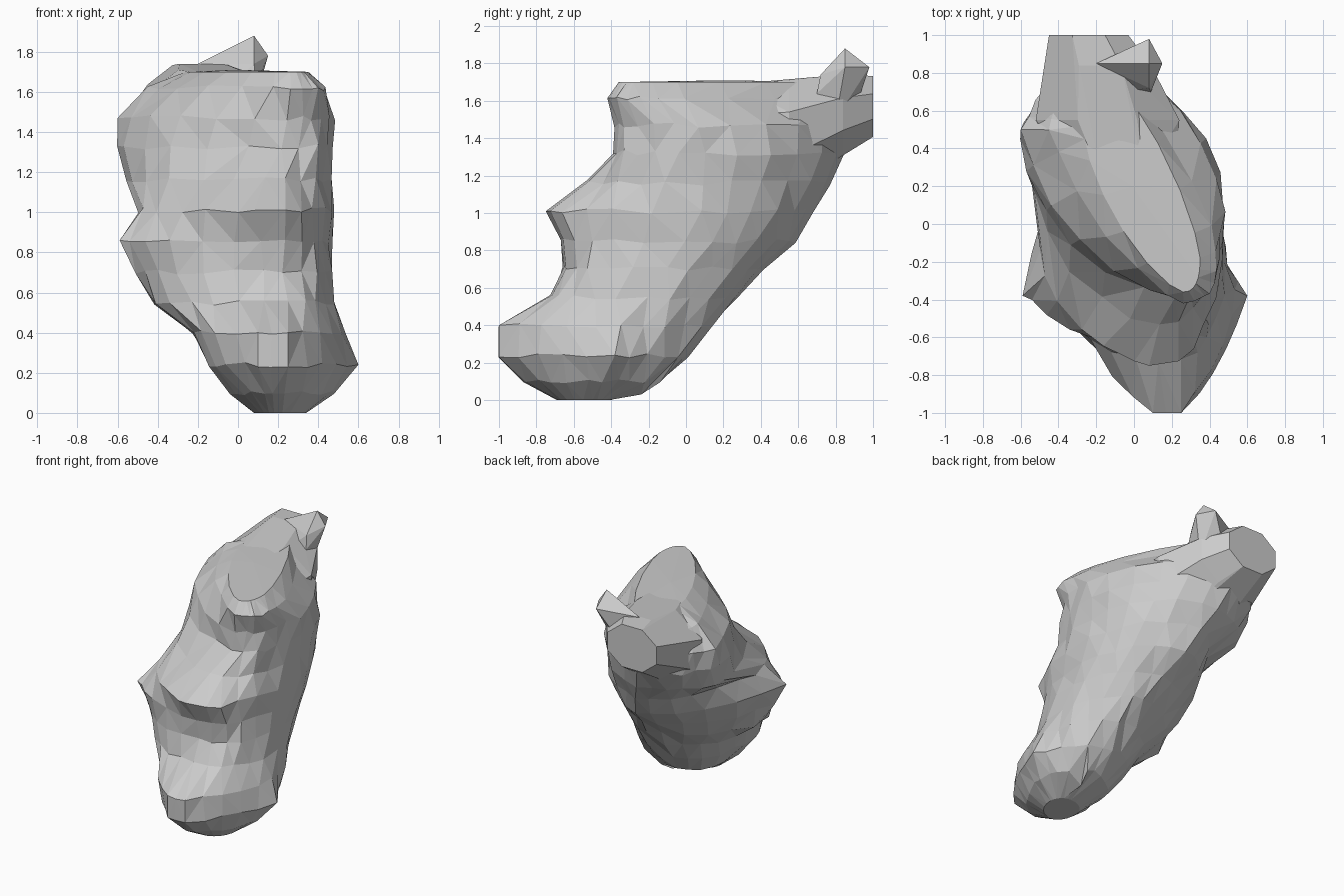
import bpy, bmesh, math, random
from mathutils import Vector

if "Cube" in bpy.data.objects:
    bpy.data.objects.remove(bpy.data.objects["Cube"])

random.seed(4)
STEPS = 6  # vertices per quarter of each ring

# ring extremes: z, left (x, y), right (x, y), front (x, y), back (x, y)
rings = [
    (0.00, 0.08, -0.54, 0.34, -0.50, 0.18, -0.69, 0.24, -0.40),
    (0.10, -0.04, -0.50, 0.47, -0.44, 0.18, -0.86, 0.24, -0.13),
    (0.24, -0.15, -0.52, 0.55, -0.40, 0.17, -1.00, 0.20, 0.02),
    (0.40, -0.23, -0.42, 0.52, -0.36, 0.17, -0.99, 0.18, 0.14),
    (0.55, -0.43, -0.34, 0.48, -0.20, 0.14, -0.73, 0.14, 0.27),
    (0.70, -0.50, -0.34, 0.47, -0.10, 0.12, -0.66, 0.08, 0.41),
    (0.85, -0.56, -0.34, 0.46, 0.00, 0.12, -0.68, 0.02, 0.58),
    (1.01, -0.49, -0.14, 0.47, 0.08, 0.12, -0.75, -0.05, 0.67),
    (1.16, -0.56, 0.34, 0.47, 0.10, 0.14, -0.53, -0.12, 0.76),
    (1.32, -0.59, 0.44, 0.48, 0.10, 0.22, -0.38, -0.18, 0.84),
    (1.47, -0.57, 0.48, 0.47, 0.08, 0.25, -0.38, -0.20, 0.87),
    (1.62, -0.44, 0.50, 0.43, -0.14, 0.27, -0.42, -0.20, 0.88),
    (1.70, -0.26, 0.45, 0.35, -0.18, 0.26, -0.36, -0.20, 0.84),
]
# outline roundness up to each height: front right, right back, back left, left front
roundness = [(0.05, (1, 1, 1, 1)), (0.5, (1.15, 1.05, 1.05, 1.1)), (1.1, (0.85, 1.1, 1.2, 1.15)),
             (1.4, (0.85, 1.1, 1.1, 1.15)), (1.5, (0.8, 1.2, 1.1, 1.2)), (9, (0.8, 1.5, 1.25, 1.45))]


def ring_points(ring):
    """Rounded outline through the four extreme points of a ring."""
    z, *v = ring
    left, right, front, back = [v[i:i + 2] for i in (0, 2, 4, 6)]
    power = next(p for top, p in roundness if z < top)
    quarters = [(front, right), (right, back), (back, left), (left, front)]
    pts = []
    for k, ((ax, ay), (bx, by)) in enumerate(quarters):
        for i in range(STEPS):
            t = i / STEPS * math.pi / 2
            s = math.sin(t) ** power[k]
            c = 1 - math.cos(t) ** power[k]
            u, w = (s, c) if k % 2 == 0 else (c, s)
            pts.append((ax + (bx - ax) * u, ay + (by - ay) * w, z))
    return pts


def add_object(bm, name):
    bmesh.ops.recalc_face_normals(bm, faces=bm.faces[:])
    mesh = bpy.data.meshes.new(name)
    bm.to_mesh(mesh)
    bm.free()
    ob = bpy.data.objects.new(name, mesh)
    bpy.context.collection.objects.link(ob)
    return ob


def hull(points, name):
    bm = bmesh.new()
    verts = [bm.verts.new(p) for p in points]
    bmesh.ops.convex_hull(bm, input=verts)
    loose = [v for v in bm.verts if not v.link_faces]
    bmesh.ops.delete(bm, geom=loose, context='VERTS')
    return add_object(bm, name)


# main rock body, lofted through the rings
bm = bmesh.new()
loops = [[bm.verts.new(p) for p in ring_points(r)] for r in rings]
n = len(loops[0])
for a, b in zip(loops, loops[1:]):
    for i in range(n):
        j = (i + 1) % n
        bm.faces.new((a[i], a[j], b[j], b[i]))
for loop, centre in ((loops[0], (0.21, -0.54, 0.0)), (loops[-1], (-0.01, 0.2, 1.71))):
    c = bm.verts.new(centre)
    for i in range(n):
        bm.faces.new((loop[i], loop[(i + 1) % n], c))

# irregular chipped surface
for v in bm.verts:
    if 0.05 < v.co.z < 1.65:
        v.co += Vector((random.uniform(-1, 1), random.uniform(-1, 1), random.uniform(-1, 1))) * 0.014

# sharp corners: pull the closest vertex out to each point
for p in ((-0.59, -0.38, 0.86), (0.60, -0.38, 0.24), (0.40, -0.37, 1.62), (-0.60, 0.50, 1.47),
          (0.40, -0.33, 1.34), (0.08, -0.75, 1.01), (0.28, -0.24, 0.03),
          (0.10, -1.0, 0.40), (0.25, -1.0, 0.40), (0.10, -1.0, 0.23), (0.25, -1.0, 0.23)):
    p = Vector(p)
    min(bm.verts, key=lambda v: (v.co - p).length).co = p
bmesh.ops.triangulate(bm, faces=bm.faces[:])
body = add_object(bm, "rock_body")

# cut-off stump at the back
stump_pts = []
for y, cx, cz, rx, rz in ((0.25, -0.06, 1.40, 0.28, 0.29), (0.55, -0.14, 1.42, 0.38, 0.29),
                          (0.84, -0.18, 1.53, 0.27, 0.21), (1.0, -0.24, 1.57, 0.21, 0.163)):
    for i in range(8):
        a = (i + 0.5) * math.pi / 4
        stump_pts.append((cx + rx * math.cos(a) / 0.924, y, cz + rz * math.sin(a) / 0.924))
stump = hull(stump_pts, "back_stump")

# pointed spur on top of the stump
spur = hull([(0.08, 0.85, 1.88), (0.15, 0.85, 1.78), (0.08, 0.98, 1.78), (0.09, 0.70, 1.64),
             (0.08, 0.72, 1.74), (-0.2, 0.85, 1.74), (-0.03, 0.92, 1.60), (0.07, 0.80, 1.50),
             (-0.08, 0.70, 1.60)], "top_spur")

# merge the pieces into one solid
for part in (stump, spur):
    mod = body.modifiers.new("union_" + part.name, 'BOOLEAN')
    mod.operation = 'UNION'
    mod.solver = 'EXACT'
    mod.object = part
bpy.context.view_layer.objects.active = body
body.select_set(True)
for mod in list(body.modifiers):
    bpy.ops.object.modifier_apply(modifier=mod.name)
for part in (stump, spur):
    bpy.data.objects.remove(part, do_unlink=True)
